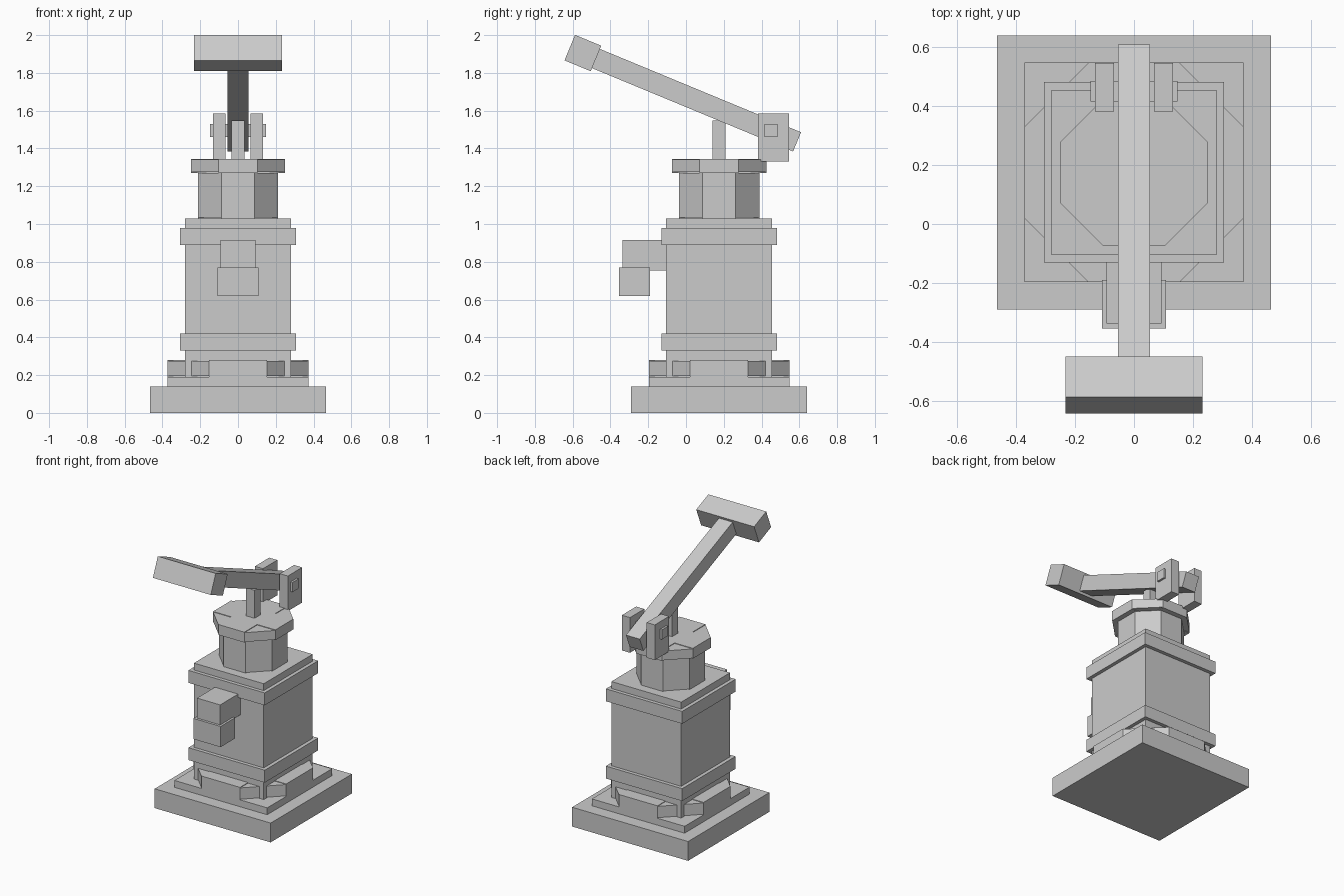
import bpy, bmesh, math
from mathutils import Matrix, Vector

if "Cube" in bpy.data.objects:
    bpy.data.objects.remove(bpy.data.objects["Cube"])

CY = 0.175                      # pump axis
TILT = math.radians(-22.5)      # handle slope

metal = bpy.data.materials.new("grey_metal")
metal.diffuse_color = (0.6, 0.6, 0.6, 1)
metal.use_nodes = True
metal.node_tree.nodes["Principled BSDF"].inputs["Base Color"].default_value = metal.diffuse_color


def add_box(bm, size, mat):
    bmesh.ops.create_cube(bm, size=1, matrix=mat @ Matrix.Diagonal((*size, 1)))


def finish(name, bm):
    mesh = bpy.data.meshes.new(name)
    bm.to_mesh(mesh)
    bm.free()
    mesh.materials.append(metal)
    obj = bpy.data.objects.new(name, mesh)
    bpy.context.collection.objects.link(obj)
    return obj


def box(name, x, y, z):
    """Box from (min, max) ranges."""
    lo, hi = Vector((x[0], y[0], z[0])), Vector((x[1], y[1], z[1]))
    bm = bmesh.new()
    add_box(bm, hi - lo, Matrix.Translation((lo + hi) / 2))
    return finish(name, bm)


def square(name, half, z0, z1):
    return box(name, (-half, half), (CY - half, CY + half), (z0, z1))


def octagon(name, half, z0, z1):
    """Octagonal block of four crossed bars, the diagonal ones slightly thinner."""
    bm = bmesh.new()
    side = 2 * half * math.tan(math.pi / 8)
    for i in range(4):
        height = z1 - z0 - (0.008 if i % 2 else 0)
        mat = Matrix.Translation((0, CY, (z0 + z1) / 2)) @ Matrix.Rotation(i * math.pi / 4, 4, 'Z')
        add_box(bm, (2 * half, side, height), mat)
    return finish(name, bm)


def tilted(name, size, y, z):
    bm = bmesh.new()
    add_box(bm, size, Matrix.Translation((0, y, z)) @ Matrix.Rotation(TILT, 4, 'X'))
    return finish(name, bm)


# Stepped base
square("base_slab", 0.465, 0, 0.14)
square("plinth", 0.372, 0.14, 0.19)
octagon("plinth_collar", 0.372, 0.19, 0.28)

# Square body with two bands
square("body", 0.28, 0.19, 1.03)
square("lower_band", 0.306, 0.33, 0.42)
square("upper_band", 0.306, 0.89, 0.98)

# Neck and cap
octagon("neck", 0.213, 1.03, 1.275)
octagon("cap", 0.25, 1.27, 1.345)

# Spout
box("spout", (-0.093, 0.093), (-0.337, -0.1), (0.755, 0.915))
box("spout_mouth", (-0.109, 0.109), (-0.355, -0.19), (0.62, 0.77))

# Piston rod, pivot brackets and pin
box("piston_rod", (-0.035, 0.035), (CY - 0.035, CY + 0.035), (1.34, 1.548))
for side, x in (("left", (-0.132, -0.067)), ("right", (0.067, 0.132))):
    box(side + "_bracket", x, (0.382, 0.546), (1.33, 1.585))
box("pivot_pin", (-0.147, 0.147), (0.415, 0.485), (1.46, 1.53))

# Sloping handle from its rear end to inside the grip
length = 1.18
tail = Vector((0.588, 1.435))
mid = tail + Vector((-math.cos(TILT), -math.sin(TILT))) * length / 2
tilted("handle", (0.11, length, 0.11), mid.x, mid.y)
tilted("grip", (0.464, 0.15, 0.146), -0.546, 1.905)
